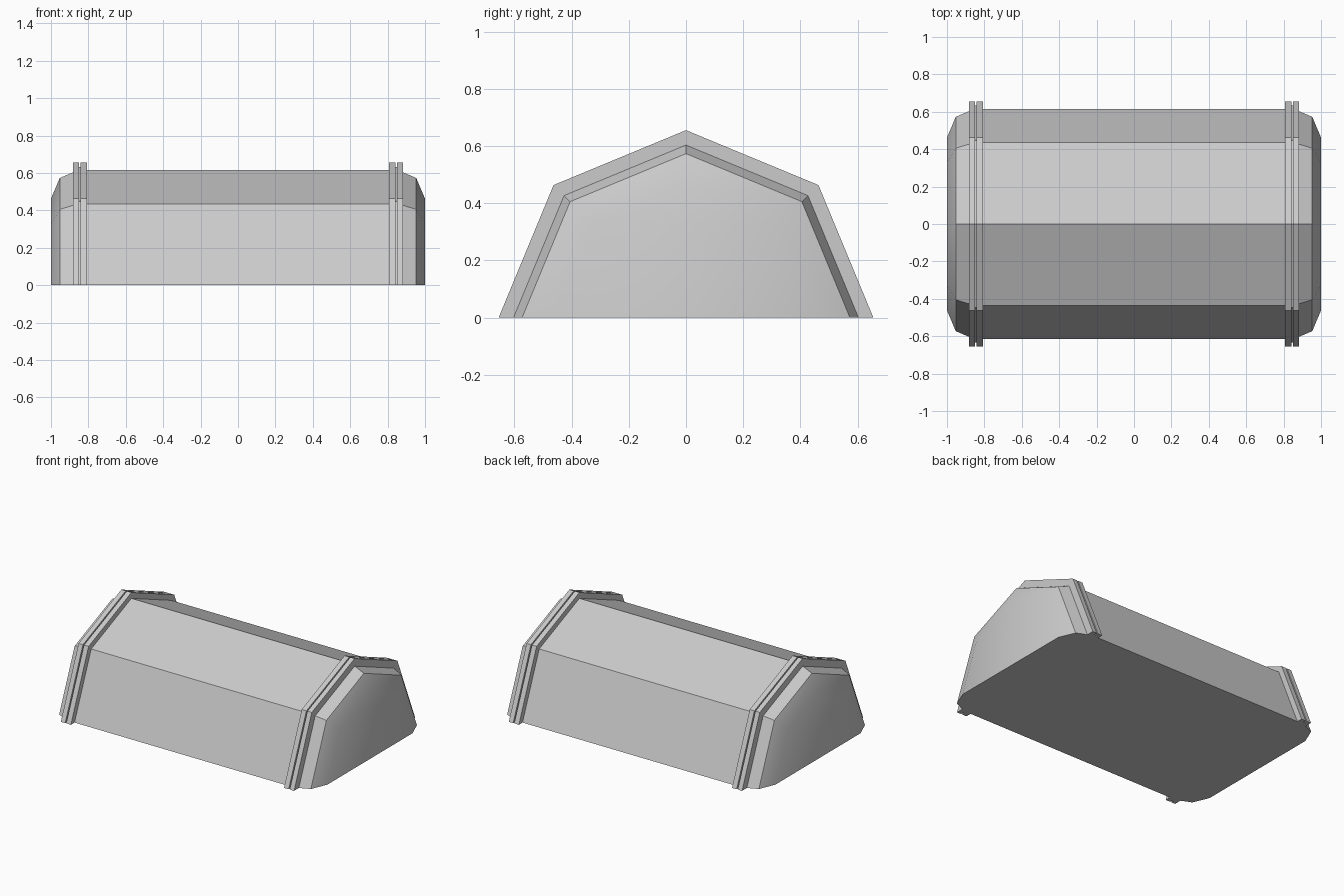
import bpy, bmesh, math

cube = bpy.data.objects.get("Cube")
if cube:
    bpy.data.objects.remove(cube, do_unlink=True)

grey = bpy.data.materials.new("light grey")
grey.use_nodes = True
colour = (0.6, 0.6, 0.6, 1)
grey.diffuse_color = colour
grey.node_tree.nodes["Principled BSDF"].inputs["Base Color"].default_value = colour


def loft(name, stations, smooth=False):
    """Loft half-octagon sections along x; stations are (x, radius)."""
    bm = bmesh.new()
    rows = []
    for x, r in sorted(stations):
        angles = [math.pi * i / 4 for i in range(5)]
        rows.append([bm.verts.new((x, r * math.cos(a), r * math.sin(a))) for a in angles])
    for a, b in zip(rows, rows[1:]):
        for i in range(4):
            bm.faces.new((a[i], a[i + 1], b[i + 1], b[i]))
    # End faces and flat underside
    bm.faces.new(rows[0])
    bm.faces.new(rows[-1])
    bm.faces.new([row[0] for row in rows] + [row[-1] for row in reversed(rows)])
    bmesh.ops.recalc_face_normals(bm, faces=bm.faces)
    mesh = bpy.data.meshes.new(name)
    bm.to_mesh(mesh)
    bm.free()
    mesh.materials.append(grey)
    obj = bpy.data.objects.new(name, mesh)
    bpy.context.collection.objects.link(obj)
    if smooth:
        bpy.ops.object.select_all(action='DESELECT')
        obj.select_set(True)
        bpy.context.view_layer.objects.active = obj
        bpy.ops.object.shade_smooth_by_angle(angle=math.radians(30))
    return obj


# Long main shell
loft("body", [(-0.81, 0.615), (0.81, 0.615)])

# Paired bands with a narrow groove, and a rounded cap, at each end
for side, s in (("left", 1), ("right", -1)):
    loft(side + "_double_band", [(s * x, r) for x, r in (
        (0.807, 0.655), (0.842, 0.655), (0.8425, 0.633),
        (0.8495, 0.633), (0.85, 0.655), (0.883, 0.655))])
    loft(side + "_end_cap", [(s * x, r) for x, r in (
        (0.883, 0.603), (0.953, 0.573), (1.0, 0.462))], smooth=True)
